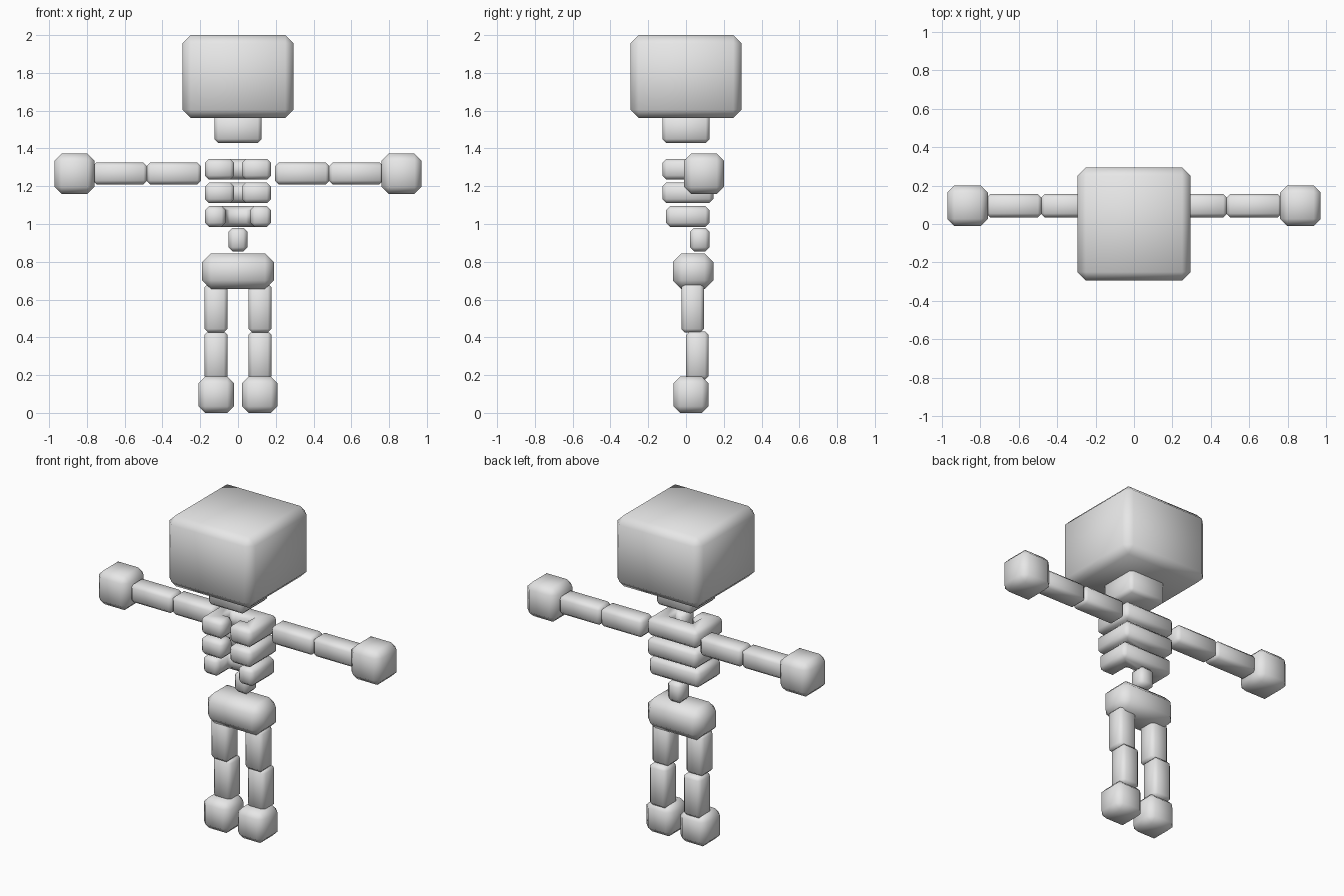
import bpy, bmesh

if "Cube" in bpy.data.objects:
    bpy.data.objects.remove(bpy.data.objects["Cube"])

bone = bpy.data.materials.new("bone_grey")
bone.use_nodes = True
bone.diffuse_color = (0.8, 0.8, 0.8, 1)
bone.node_tree.nodes["Principled BSDF"].inputs["Base Color"].default_value = (0.8, 0.8, 0.8, 1)


def prism(name, outline, z0, z1, bevel):
    """Extrude an x/y outline from z0 to z1, chamfer it and shade it smooth."""
    bm = bmesh.new()
    base = bm.faces.new([bm.verts.new((x, y, z0)) for x, y in outline])
    top = bmesh.ops.extrude_face_region(bm, geom=[base])["geom"]
    for v in top:
        if isinstance(v, bmesh.types.BMVert):
            v.co.z = z1
    bmesh.ops.recalc_face_normals(bm, faces=bm.faces)
    mesh = bpy.data.meshes.new(name)
    bm.to_mesh(mesh)
    bm.free()
    mesh.materials.append(bone)
    mesh.shade_smooth()
    ob = bpy.data.objects.new(name, mesh)
    bpy.context.collection.objects.link(ob)
    mod = ob.modifiers.new("chamfer", 'BEVEL')
    mod.width = bevel
    mod.segments = 1
    mod.limit_method = 'ANGLE'
    return ob


def block(name, x, y, z, bevel):
    outline = [(x[0], y[0]), (x[1], y[0]), (x[1], y[1]), (x[0], y[1])]
    return prism(name, outline, z[0], z[1], bevel)


def pair(name, x, y, z, bevel):
    block("left_" + name, x, y, z, bevel)
    block("right_" + name, (-x[1], -x[0]), y, z, bevel)


def mirrored(half):
    """Complete a half outline running from the front gap round to the inside."""
    return half + [(-x, y) for x, y in reversed(half)]


# Head and jaw
block("skull", (-0.295, 0.295), (-0.295, 0.295), (1.56, 2.0), 0.045)
block("jaw", (-0.125, 0.125), (-0.125, 0.125), (1.43, 1.58), 0.02)

# Ribs: two hooked rings that are open in front, then a plain U
hook = mirrored([(0.065, 0.035), (0.065, -0.015), (0.02, -0.015),
                 (0.02, -0.125), (0.175, -0.125), (0.175, 0.145)])
prism("upper_rib", hook, 1.235, 1.345, 0.022)
prism("middle_rib", hook, 1.11, 1.22, 0.022)
u_shape = mirrored([(0.065, 0.015), (0.065, -0.105), (0.175, -0.105), (0.175, 0.125)])
prism("lower_rib", u_shape, 0.985, 1.095, 0.022)

# Spine and pelvis
block("spine", (-0.05, 0.05), (0.02, 0.125), (0.855, 0.98), 0.022)
block("pelvis", (-0.19, 0.19), (-0.07, 0.145), (0.655, 0.845), 0.047)

# Arms
pair("upper_arm", (0.195, 0.485), (0.035, 0.155), (1.21, 1.325), 0.02)
pair("forearm", (0.48, 0.77), (0.035, 0.155), (1.21, 1.325), 0.02)
pair("hand", (0.76, 0.972), (-0.01, 0.2), (1.16, 1.372), 0.037)

# Legs
pair("thigh", (0.055, 0.178), (-0.025, 0.095), (0.425, 0.685), 0.02)
pair("shin", (0.055, 0.178), (0.0, 0.12), (0.175, 0.432), 0.02)
pair("foot", (0.022, 0.21), (-0.067, 0.12), (0.0, 0.192), 0.035)
